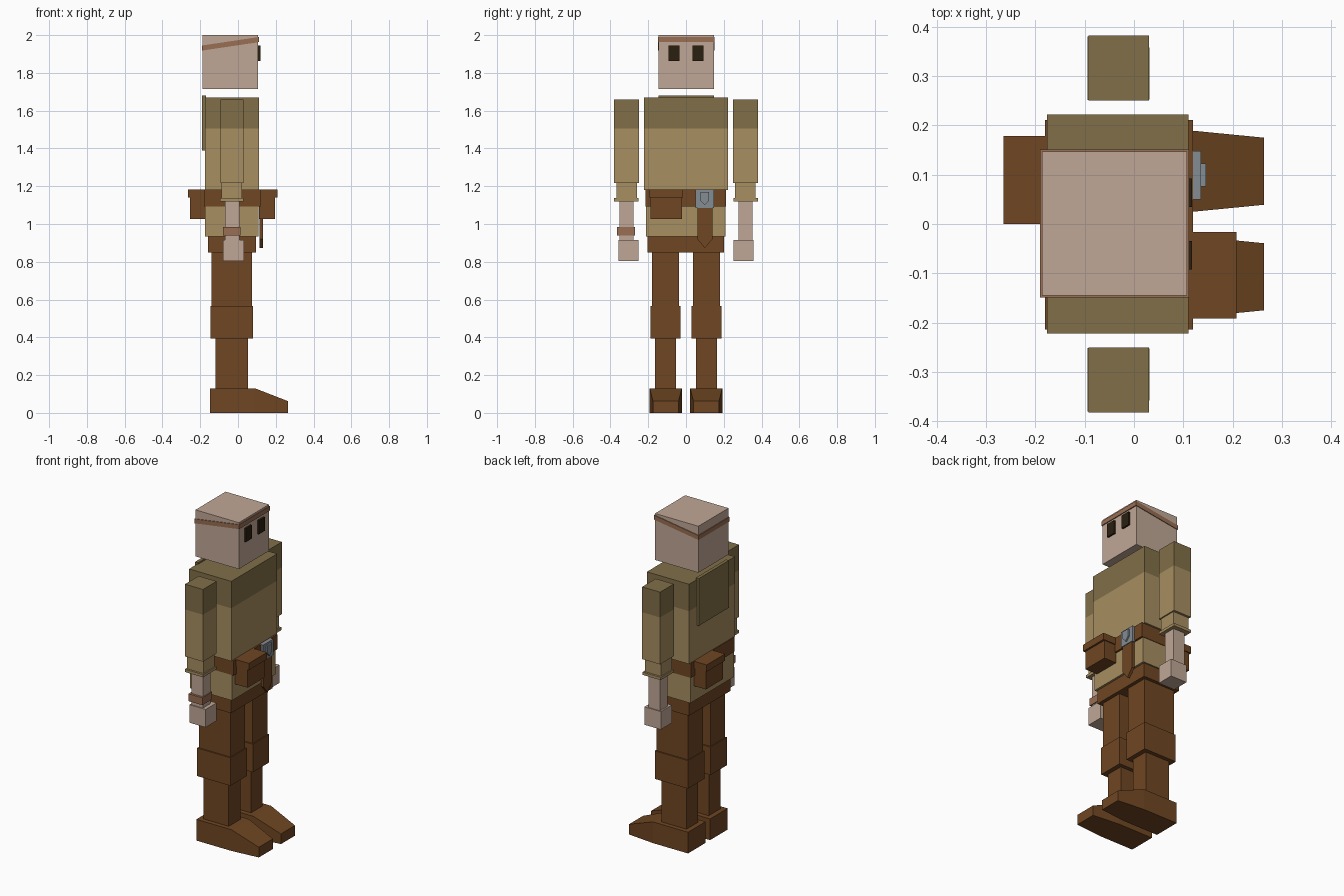
import bpy
import bmesh

if "Cube" in bpy.data.objects:
    bpy.data.objects.remove(bpy.data.objects["Cube"])


def linear(c):
    c /= 255
    return c / 12.92 if c <= 0.04045 else ((c + 0.055) / 1.055) ** 2.4


def material(name, r, g, b):
    m = bpy.data.materials.new(name)
    m.diffuse_color = (linear(r), linear(g), linear(b), 1)
    m.use_nodes = True
    m.node_tree.nodes["Principled BSDF"].inputs["Base Color"].default_value = m.diffuse_color
    return m


SKIN = material("skin", 192, 167, 150)
BAND = material("band_brown", 152, 110, 82)
TAN = material("shirt_tan", 167, 142, 97)
OLIVE = material("olive", 129, 111, 72)
BROWN = material("leather_brown", 111, 70, 34)
STEEL = material("steel", 132, 140, 147)
DARK = material("eye_dark", 42, 32, 16)


def finish(name, bm, *mats):
    bmesh.ops.recalc_face_normals(bm, faces=bm.faces)
    me = bpy.data.meshes.new(name)
    bm.to_mesh(me)
    bm.free()
    for m in mats:
        me.materials.append(m)
    ob = bpy.data.objects.new(name, me)
    bpy.context.collection.objects.link(ob)
    return ob


def box_mesh(x, y, z):
    bm = bmesh.new()
    bmesh.ops.create_cube(bm, size=1)
    for v in bm.verts:
        v.co = [r[0] if c < 0 else r[1] for c, r in zip(v.co, (x, y, z))]
    return bm


def box(name, x, y, z, mat, upper=None, split=None):
    """Box from ranges; above the split height it takes the upper colour."""
    bm = box_mesh(x, y, z)
    if upper is None:
        return finish(name, bm, mat)
    bmesh.ops.bisect_plane(bm, geom=bm.verts[:] + bm.edges[:] + bm.faces[:],
                           plane_co=(0, 0, split), plane_no=(0, 0, 1))
    for f in bm.faces:
        f.material_index = int(f.calc_center_median().z > split)
    return finish(name, bm, mat, upper)


def plate(name, outline, x0, x1, mat):
    """Extrude a (y, z) outline along x."""
    bm = bmesh.new()
    face = bm.faces.new([bm.verts.new((x0, y, z)) for y, z in outline])
    ext = bmesh.ops.extrude_face_region(bm, geom=[face])["geom"]
    for v in ext:
        if isinstance(v, bmesh.types.BMVert):
            v.co.x = x1
    return finish(name, bm, mat)


# Head, slanted headband and eyes
box("head", (-0.187, 0.107), (-0.145, 0.147), (1.715, 2.0), SKIN)
bm = box_mesh((-0.191, 0.112), (-0.149, 0.151), (1.918, 1.945))
for v in bm.verts:
    if v.co.x > 0:
        v.co.z += 0.045
finish("headband", bm, BAND)
for side, y in (("right", -0.063), ("left", 0.063)):
    box(side + "_eye", (0.10, 0.118), (y - 0.029, y + 0.029), (1.863, 1.946), DARK)

# Torso, hood at the back, hips
box("torso", (-0.176, 0.11), (-0.222, 0.222), (1.18, 1.67), TAN, OLIVE, 1.505)
box("hood", (-0.19, -0.17), (-0.145, 0.147), (1.39, 1.68), OLIVE)
box("shirt_hem", (-0.175, 0.108), (-0.213, 0.208), (0.935, 1.13), TAN)
box("hips", (-0.16, 0.095), (-0.203, 0.2), (0.85, 0.94), BROWN)

# Belt with pouches, hanging strap and buckle
box("belt", (-0.18, 0.12), (-0.214, 0.211), (1.092, 1.182), BROWN)
box("front_pouch", (0.112, 0.196), (-0.187, -0.022), (1.027, 1.145), BROWN)
box("front_pouch_lid", (0.112, 0.208), (-0.192, -0.016), (1.14, 1.182), BROWN)
box("back_pouch", (-0.255, -0.17), (0.006, 0.172), (1.027, 1.145), BROWN)
box("back_pouch_lid", (-0.265, -0.17), (0.0, 0.178), (1.14, 1.182), BROWN)
plate("belt_strap", [(0.06, 1.17), (0.06, 0.92), (0.1, 0.872), (0.14, 0.92), (0.14, 1.17)],
      0.115, 0.132, BROWN)
box("buckle", (0.115, 0.136), (0.05, 0.148), (1.085, 1.182), STEEL)
plate("buckle_shield", [(0.076, 1.17), (0.076, 1.125), (0.099, 1.1), (0.123, 1.125), (0.123, 1.17)],
      0.13, 0.146, STEEL)

# Limbs: y ranges are measured outwards, then placed on each side
for side, s in (("right", -1), ("left", 1)):
    def limb(part, x, y, z, mat, *split):
        box(side + "_" + part, x, sorted((s * y[0], s * y[1])), z, mat, *split)

    # Arm
    limb("sleeve", (-0.092, 0.03), (0.25, 0.382), (1.217, 1.66), TAN, OLIVE, 1.505)
    limb("lower_sleeve", (-0.087, 0.022), (0.26, 0.368), (1.13, 1.22), TAN)
    limb("cuff", (-0.094, 0.029), (0.251, 0.38), (1.12, 1.137), TAN)
    limb("forearm", (-0.07, 0.008), (0.279, 0.352), (0.90, 1.125), SKIN)
    limb("hand", (-0.08, 0.031), (0.252, 0.358), (0.805, 0.915), SKIN)

    # Leg
    limb("thigh", (-0.14, 0.074), (0.037, 0.18), (0.56, 0.855), BROWN)
    limb("knee", (-0.145, 0.08), (0.029, 0.188), (0.395, 0.567), BROWN)
    limb("shin", (-0.118, 0.052), (0.052, 0.164), (0.12, 0.40), BROWN)

    # Shoe: heel block, then a toe that slopes down and narrows
    bm = box_mesh((-0.148, 0.09), (s * 0.107 - 0.085, s * 0.107 + 0.085), (0, 0.13))
    heel = max(bm.faces, key=lambda f: f.calc_center_median().x)
    toe = bmesh.ops.extrude_discrete_faces(bm, faces=[heel])["faces"][0]
    for v in toe.verts:
        v.co.x = 0.264
        v.co.y = s * 0.107 + (v.co.y - s * 0.107) * 0.8
        v.co.z *= 0.48
    finish(side + "_shoe", bm, BROWN)

# Bracelet on one wrist
box("bracelet", (-0.08, 0.014), (-0.366, -0.27), (0.94, 0.985), BAND)
